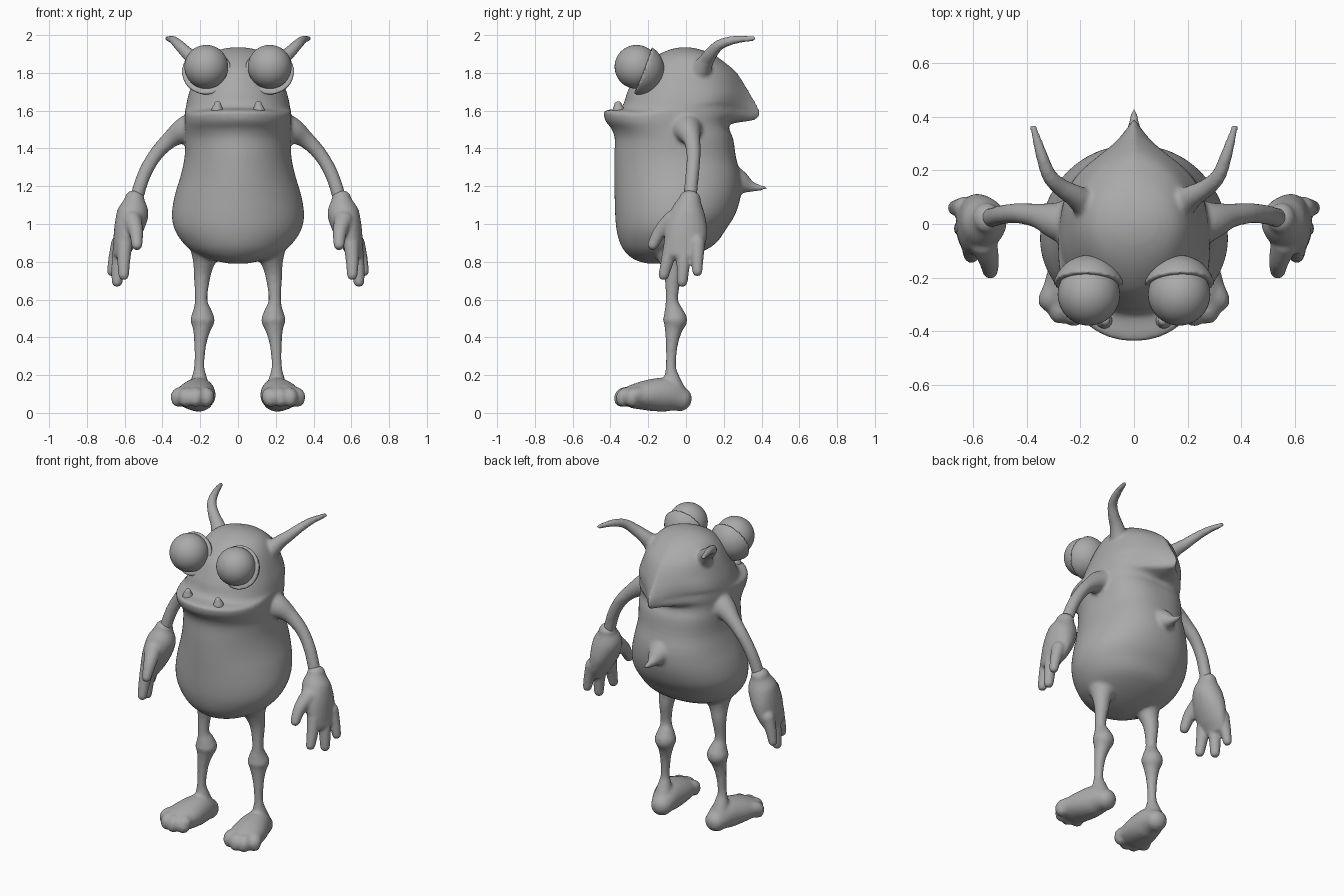
import bpy, bmesh, math
from mathutils import Vector, Matrix

cube = bpy.data.objects.get("Cube")
if cube:
    bpy.data.objects.remove(cube, do_unlink=True)

grey = bpy.data.materials.new("clay grey")
grey.use_nodes = True
color = (0.4, 0.4, 0.4, 1)
grey.diffuse_color = color
grey.node_tree.nodes["Principled BSDF"].inputs["Base Color"].default_value = color

Y, Z = Vector((0, 1, 0)), Vector((0, 0, 1))


def finish(name, bm, voxel=0, relax=3):
    bmesh.ops.recalc_face_normals(bm, faces=bm.faces)
    mesh = bpy.data.meshes.new(name)
    bm.to_mesh(mesh)
    bm.free()
    mesh.materials.append(grey)
    mesh.shade_smooth()
    ob = bpy.data.objects.new(name, mesh)
    bpy.context.collection.objects.link(ob)
    if voxel:
        # Fuse the overlapping volumes into one sculpted skin
        fuse = ob.modifiers.new("fuse", 'REMESH')
        fuse.mode = 'VOXEL'
        fuse.voxel_size = voxel
        fuse.use_smooth_shade = True
        soft = ob.modifiers.new("soften", 'SMOOTH')
        soft.factor = 0.5
        soft.iterations = relax


def spline(rows, steps):
    """Catmull-Rom interpolation of equal-length tuples."""
    out = []
    last = len(rows) - 1
    for i in range(last):
        p = [Vector(rows[min(max(k, 0), last)]) for k in range(i - 1, i + 3)]
        for s in range(steps):
            t = s / steps
            out.append(p[1] + 0.5 * t * (p[2] - p[0] + t * (
                2 * p[0] - 5 * p[1] + 4 * p[2] - p[3]
                + t * (3 * (p[1] - p[2]) + p[3] - p[0]))))
    out.append(Vector(rows[-1]))
    return out


def skin(bm, rings):
    loops = [[bm.verts.new(p) for p in ring] for ring in rings]
    n = len(loops[0])
    for a, b in zip(loops, loops[1:]):
        for i in range(n):
            bm.faces.new((a[i], a[(i + 1) % n], b[(i + 1) % n], b[i]))
    bm.faces.new(loops[0])
    bm.faces.new(loops[-1])


def tube(bm, points, ref=Y, side=1, sides=20):
    """Round-ended limb through (x, y, z, radius[, second radius])."""
    rows = spline([p if len(p) == 5 else (*p, p[3]) for p in points], 4)
    pos = [Vector((side * r[0], r[1], r[2])) for r in rows]
    stations = []
    for i, (p, r) in enumerate(zip(pos, rows)):
        d = (pos[min(i + 1, len(pos) - 1)] - pos[max(i - 1, 0)]).normalized()
        stations.append((p, d, r[3], r[4]))

    def cap(station, sign):
        p, d, a, b = station
        return [(p + d * sign * min(a, b) * f, d, a * g, b * g)
                for f, g in ((0.5, 0.87), (0.8, 0.6), (0.96, 0.25))]
    stations = cap(stations[0], -1)[::-1] + stations + cap(stations[-1], 1)
    rings = []
    for p, d, a, b in stations:
        u = d.cross(ref).normalized()
        v = d.cross(u)
        angles = [math.tau * k / sides for k in range(sides)]
        rings.append([p + u * a * math.cos(t) + v * b * math.sin(t) for t in angles])
    skin(bm, rings)


# Torso and head: height, half width, front, back, crest length
TORSO = [
    (.79, .04, -.20, -.10, 0), (.81, .14, -.27, -.02, 0), (.85, .23, -.32, .08, 0),
    (.90, .29, -.35, .16, 0), (.97, .335, -.368, .21, 0), (1.05, .35, -.375, .26, 0),
    (1.15, .335, -.378, .29, 0), (1.25, .305, -.38, .29, 0), (1.35, .283, -.38, .265, 0),
    (1.45, .28, -.377, .25, 0), (1.5, .28, -.392, .23, 0), (1.53, .281, -.415, .23, .01),
    (1.55, .282, -.428, .235, .13), (1.575, .282, -.434, .24, .15), (1.60, .28, -.428, .24, .15),
    (1.615, .276, -.35, .245, .14), (1.65, .27, -.325, .25, .115),
    (1.7, .257, -.31, .25, .085), (1.8, .222, -.26, .23, .04),
    (1.86, .19, -.20, .18, .02), (1.9, .15, -.14, .13, .01),
    (1.925, .09, -.08, .07, 0), (1.935, .03, -.03, .02, 0)]


def torso_ring(row, sides=72):
    z, w, front, back, crest = row
    mid, half = (front + back) / 2, (back - front) / 2
    near_mouth = max(0, 1 - abs(z - 1.59) / 0.15)
    near_neck = max(0, 1 - abs(z - 1.55) / 0.38)
    ring = []
    for k in range(sides):
        t = math.tau * k / sides
        c, s = math.cos(t), math.sin(t)
        # Rounder belly, squarer lip and shoulders
        power = 0.92 - 0.2 * near_neck if s > 0 else 1.05 - 0.13 * near_mouth
        x = w * math.copysign(abs(c) ** power, c)
        y = mid + half * math.copysign(abs(s) ** power, s)
        if s > 0:
            # Crest narrows to a beak-like tip and its edge rises to the sides
            y += crest * (1 - abs(x) / w) ** (1.9 + near_mouth)
            lift = 0.06 * near_mouth * s * abs(c)
        else:
            # Mouth corners bend
            lift = 0.04 * near_mouth * s * abs(c) ** 3
        ring.append((x, y, z + lift))
    return ring


body = bmesh.new()
skin(body, [torso_ring(r) for r in spline(TORSO, 3)])

# Thorn on the lower back
tube(body, [(0, .18, 1.24, .12), (0, .28, 1.22, .07), (0, .35, 1.197, .028),
            (0, .42, 1.19, .01)], ref=Z)

for s in (1, -1):
    # Horns
    tube(body, [(.17, .07, 1.80, .06), (.22, .105, 1.86, .042), (.27, .135, 1.905, .034),
                (.315, .18, 1.95, .028), (.345, .26, 1.975, .022),
                (.375, .36, 1.982, .013)], Z, s)
    # Arms
    tube(body, [(.18, 0, 1.51, .11), (.28, .01, 1.495, .075), (.355, .03, 1.45, .047),
                (.43, .04, 1.375, .038), (.488, .035, 1.28, .036),
                (.525, .025, 1.18, .036), (.55, .02, 1.08, .036)], Y, s)
    # Legs
    tube(body, [(.165, -.09, .88, .10), (.18, -.08, .80, .06), (.19, -.07, .72, .044),
                (.195, -.075, .60, .033), (.19, -.066, .54, .05), (.188, -.058, .49, .065),
                (.192, -.066, .44, .047), (.2, -.075, .36, .032), (.205, -.08, .25, .027),
                (.205, -.075, .19, .04), (.205, -.06, .11, .062)], Y, s)
    # Feet: half width then half height
    tube(body, [(.195, -.035, .075, .068, .067), (.205, -.10, .095, .086, .09),
                (.22, -.19, .094, .103, .084), (.235, -.265, .088, .108, .068)], Z, s)
    # Toes
    for x, y in ((.168, -.32), (.222, -.34), (.272, -.33), (.311, -.285)):
        tube(body, [(x * .6 + .09, y + .09, .10, .04), (x, y + .01, .092, .043),
                    (x + .003, y, .072, .041)], Z, s)
finish("body", body, 0.011, 3)

for s, label in ((1, "left"), (-1, "right")):
    # Gloved hand: palm, three fingers and a thumb
    hand = bmesh.new()
    tube(hand, [(.548, .02, 1.125, .055, .06), (.555, .01, 1.065, .083, .09),
                (.578, 0, .98, .078, .113), (.603, -.005, .90, .06, .11),
                (.622, -.01, .845, .042, .095)], Y, s)
    fingers = ([(.60, -.075, .90, .042), (.605, -.10, .80, .034), (.605, -.118, .73, .028)],
               [(.62, -.01, .88, .042), (.635, -.015, .78, .035), (.64, -.02, .695, .029)],
               [(.63, .06, .90, .042), (.653, .06, .82, .033), (.667, .06, .75, .027)],
               [(.56, -.07, 1.02, .052), (.54, -.135, .96, .038), (.535, -.175, .89, .029)])
    for f in fingers:
        tube(hand, f, Y, s)
    finish(label + "_hand", hand, 0.009, 3)

    # Eyeball
    centre = Vector((s * .168, -.262, 1.832))
    eye = bmesh.new()
    bmesh.ops.create_uvsphere(eye, u_segments=40, v_segments=24, radius=.116,
                              matrix=Matrix.Translation(centre))
    finish(label + "_eye", eye)

    # Eye socket: a larger sphere cut open at the front
    socket = bmesh.new()
    bmesh.ops.create_uvsphere(socket, u_segments=40, v_segments=24, radius=.135,
                              matrix=Matrix.Translation(centre + Vector((0, .012, -.012))))
    facing = Vector((s * .05, -.93, .36)).normalized()
    cut = bmesh.ops.bisect_plane(
        socket, geom=socket.verts[:] + socket.edges[:] + socket.faces[:],
        plane_co=centre - facing * .038, plane_no=facing, clear_outer=True)
    rim = [g for g in cut["geom_cut"] if isinstance(g, bmesh.types.BMEdge)]
    bmesh.ops.holes_fill(socket, edges=rim)
    finish(label + "_eye_socket", socket, 0.009, 2)

    # Tooth
    tooth = bmesh.new()
    tube(tooth, [(.11, -.355, 1.57, .034), (.11, -.358, 1.605, .031),
                 (.108, -.36, 1.63, .02)], Y, s)
    finish(label + "_tooth", tooth)
